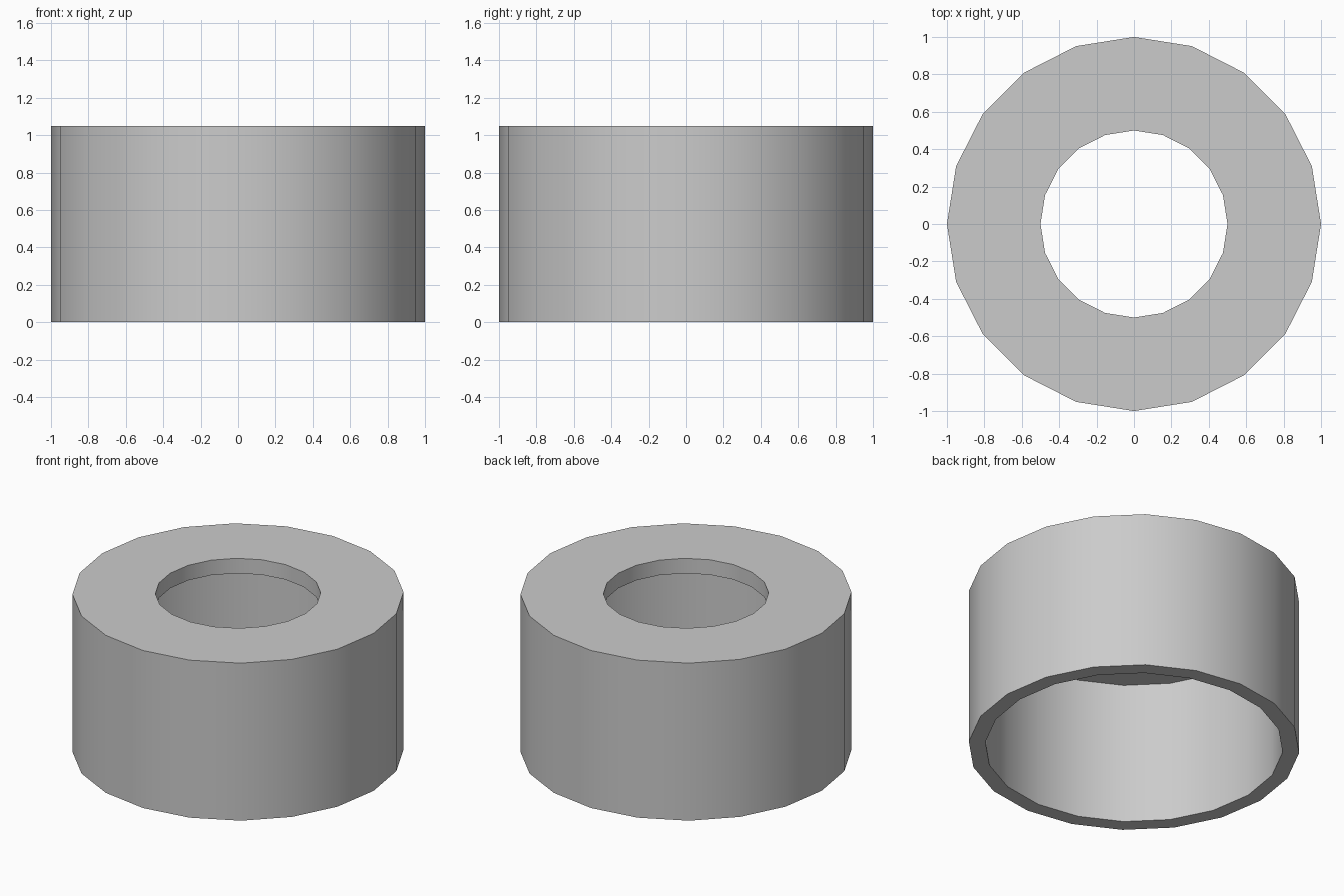
import bpy, bmesh
from math import cos, sin, tau, radians

if "Cube" in bpy.data.objects:
    bpy.data.objects.remove(bpy.data.objects["Cube"])

SIDES = 20
# Closed cross-section (radius, height): outer wall, top plate with hole, hollow inside
PROFILE = [(1.0, 0.0), (1.0, 1.05), (0.5, 1.05), (0.5, 0.95), (0.9, 0.95), (0.9, 0.0)]

# Revolve the cross-section into rings of vertices
bm = bmesh.new()
rings = []
for r, z in PROFILE:
    rings.append([bm.verts.new((r * cos(tau * i / SIDES), r * sin(tau * i / SIDES), z))
                  for i in range(SIDES)])

# Bridge neighbouring rings
for k, ring in enumerate(rings):
    nxt = rings[(k + 1) % len(rings)]
    for i in range(SIDES):
        j = (i + 1) % SIDES
        bm.faces.new((ring[i], ring[j], nxt[j], nxt[i]))
bmesh.ops.recalc_face_normals(bm, faces=bm.faces)

mesh = bpy.data.meshes.new("hollow_cap")
bm.to_mesh(mesh)
bm.free()
cap = bpy.data.objects.new("hollow_cap", mesh)
bpy.context.collection.objects.link(cap)

# Smooth round walls, sharp rims
bpy.context.view_layer.objects.active = cap
cap.select_set(True)
bpy.ops.object.shade_smooth_by_angle(angle=radians(30))
